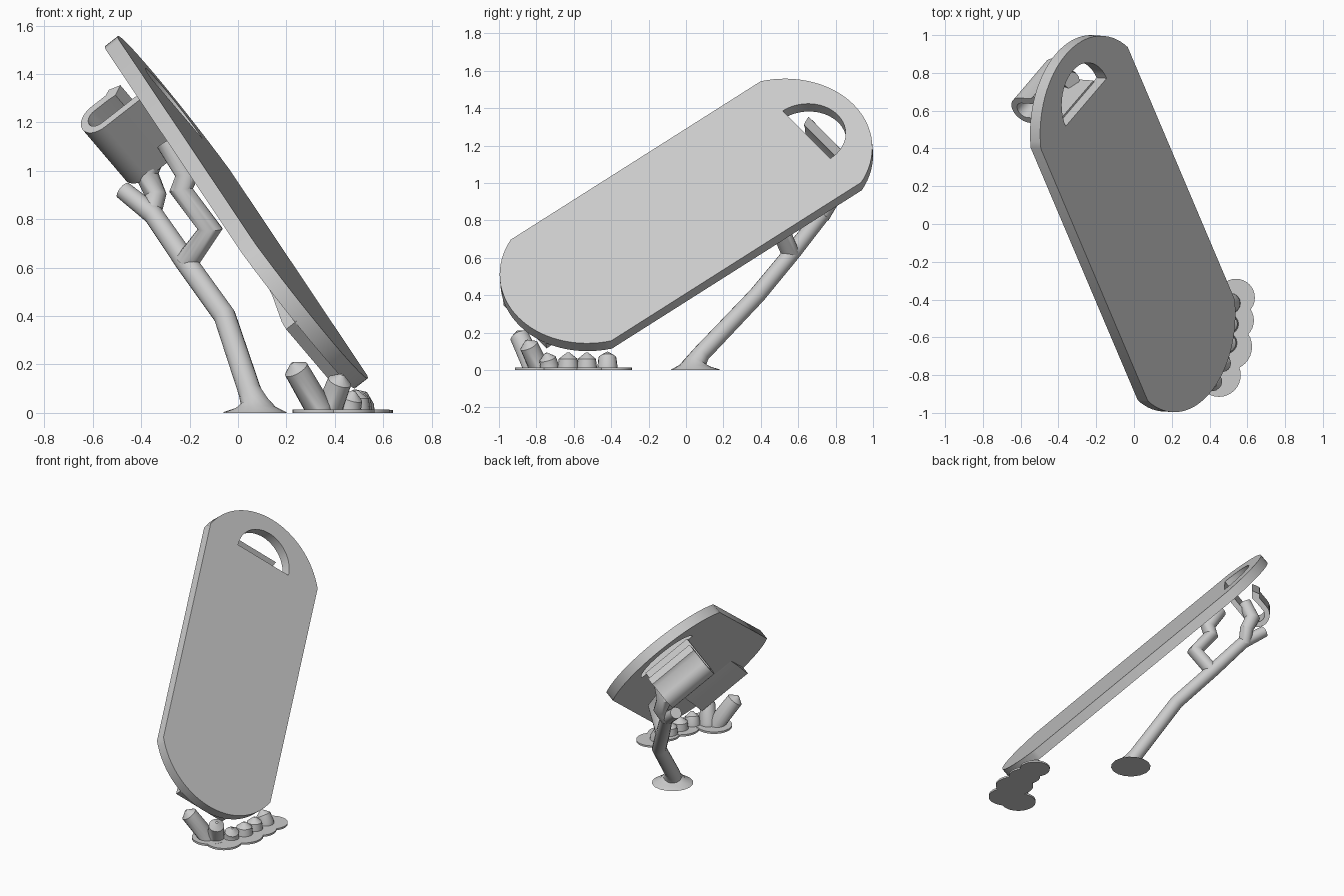
import bpy
from math import cos, sin, pi, asin
from mathutils import Matrix, Vector

cube = bpy.data.objects.get("Cube")
if cube:
    bpy.data.objects.remove(cube, do_unlink=True)

grey = bpy.data.materials.new("light_grey")
grey.use_nodes = True
grey.diffuse_color = (0.6, 0.6, 0.6, 1)
grey.node_tree.nodes["Principled BSDF"].inputs["Base Color"].default_value = (0.6, 0.6, 0.6, 1)

# Tilted frame of the board: across, along and outward
ALONG = Vector((-0.338, 0.797, 0.505)).normalized()
ACROSS = Vector((0.516, 0.606, -0.606))
ACROSS = (ACROSS - ALONG * ACROSS.dot(ALONG)).normalized()
OUT = ACROSS.cross(ALONG)
CENTRE = Vector((0.02, 0, 0.85))
THICK = 0.068


def frame(x, y, z, origin):
    m = Matrix((x, y, z)).transposed().to_4x4()
    m.translation = origin
    return m


def finish(name, curve, matrix=Matrix()):
    """Turn a curve into a mesh object with the shared material."""
    temp = bpy.data.objects.new("temp", curve)
    bpy.context.collection.objects.link(temp)
    graph = bpy.context.evaluated_depsgraph_get()
    mesh = bpy.data.meshes.new_from_object(temp.evaluated_get(graph))
    bpy.data.objects.remove(temp, do_unlink=True)
    mesh.name = name
    mesh.materials.clear()
    mesh.materials.append(grey)
    obj = bpy.data.objects.new(name, mesh)
    bpy.context.collection.objects.link(obj)
    obj.matrix_world = matrix
    bpy.ops.object.select_all(action="DESELECT")
    obj.select_set(True)
    bpy.context.view_layer.objects.active = obj
    bpy.ops.object.shade_smooth_by_angle(angle=0.6)


def slab(name, outlines, depth, matrix):
    """Extrude flat outlines (the later ones are holes)."""
    curve = bpy.data.curves.new(name, "CURVE")
    curve.dimensions = "2D"
    curve.fill_mode = "BOTH"
    curve.extrude = depth / 2
    for pts in outlines:
        s = curve.splines.new("POLY")
        s.points.add(len(pts) - 1)
        for p, (x, y) in zip(s.points, pts):
            p.co = (x, y, 0, 1)
        s.use_cyclic_u = True
    finish(name, curve, matrix)


def tube(name, pts, radii):
    """Round bar through points with a radius at each."""
    curve = bpy.data.curves.new(name, "CURVE")
    curve.dimensions = "3D"
    curve.bevel_depth = 1
    curve.bevel_resolution = 6
    curve.use_fill_caps = True
    s = curve.splines.new("POLY")
    s.points.add(len(pts) - 1)
    for p, co, r in zip(s.points, pts, radii):
        p.co = (*co, 1)
        p.radius = r
    finish(name, curve)


def arc(cx, cy, r, start, end, n=32):
    return [(cx + r * cos(start + (end - start) * i / n),
             cy + r * sin(start + (end - start) * i / n)) for i in range(n + 1)]


# Board with rounded ends and a half-round slot
R, C = 0.488, 0.64
t = asin(0.2 / R)
board = arc(0, C, R, t, pi - t) + arc(0, -C, R, pi + t, 2 * pi - t)
slot = arc(0, 0.81, 0.21, 0, pi)
slab("board", [board, slot], THICK, frame(ACROSS, ALONG, OUT, CENTRE - OUT * THICK / 2))

# Hook behind the slot with a pointed lip, drawn in the along/outward plane
side = frame(ALONG, OUT, ACROSS, CENTRE)
hook = ([(0.785, -0.06)] + arc(0.868, -0.275, 0.083, pi, 2 * pi, 16)
        + [(0.951, -0.2), (0.968, -0.175), (0.945, -0.125), (0.912, -0.165), (0.916, -0.2)]
        + arc(0.868, -0.275, 0.048, 0, -pi, 16) + [(0.82, -0.06)])
slab("hook", [hook], 0.345, side)

# Flat tongue under the lower end
tongue = [(-0.64, -0.06), (-0.66, -0.072), (-0.85, -0.085), (-1.03, -0.113), (-1.09, -0.115), (-1.09, -0.06)]
slab("tongue", [tongue], 0.38, side)

# Tall strut with a flared foot and two branches
tube("strut", [(0.07, 0.05, 0), (0.07, 0.05, 0.005), (0.07, 0.05, 0.022), (0.068, 0.053, 0.045),
               (0.05, 0.08, 0.085), (-0.055, 0.38, 0.4), (-0.22, 0.57, 0.63), (-0.35, 0.72, 0.82),
               (-0.475, 0.79, 0.92)],
     [0.133, 0.125, 0.085, 0.058, 0.048, 0.046, 0.045, 0.042, 0.038])
tube("inner_branch", [(-0.215, 0.56, 0.62), (-0.115, 0.5, 0.76), (-0.235, 0.52, 0.92),
                      (-0.21, 0.52, 0.98), (-0.29, 0.54, 1.12)], [0.048, 0.052, 0.05, 0.05, 0.05])
tube("outer_branch", [(-0.36, 0.725, 0.82), (-0.34, 0.77, 0.9), (-0.38, 0.78, 0.99),
                      (-0.33, 0.76, 1.1)], [0.042, 0.045, 0.052, 0.045])

# Thin base of overlapping discs below the low end
for i, (x, y, r) in enumerate([(0.34, -0.8, 0.115), (0.45, -0.8, 0.115), (0.5, -0.65, 0.125),
                               (0.53, -0.51, 0.105), (0.54, -0.39, 0.1)]):
    slab(f"base_disc_{i + 1}", [arc(x, y, r, 0, 2 * pi - 0.2, 31)], 0.014 - i * 0.0005,
         Matrix.Translation((0, 0, 0.007 - i * 0.00025)))

# Short pointed stubs between the base and the board
stubs = [((0.33, -0.82, 0), (0.24, -0.89, 0.18), 0.052), ((0.38, -0.79, 0), (0.42, -0.84, 0.13), 0.05),
         ((0.46, -0.73, 0), (0.47, -0.74, 0.06), 0.045), ((0.49, -0.63, 0), (0.49, -0.63, 0.06), 0.05),
         ((0.5, -0.53, 0), (0.5, -0.53, 0.06), 0.048), ((0.51, -0.42, 0), (0.49, -0.42, 0.065), 0.048)]
for i, (foot, top, r) in enumerate(stubs):
    foot, top = Vector(foot), Vector(top)
    root = foot + Vector((0, 0, 0.025))
    tip = top + (top - root).normalized() * 0.033
    tube(f"stub_{i + 1}", [foot, root, top, tip], [r * 1.15, r * 1.1, r, r * 0.15])
